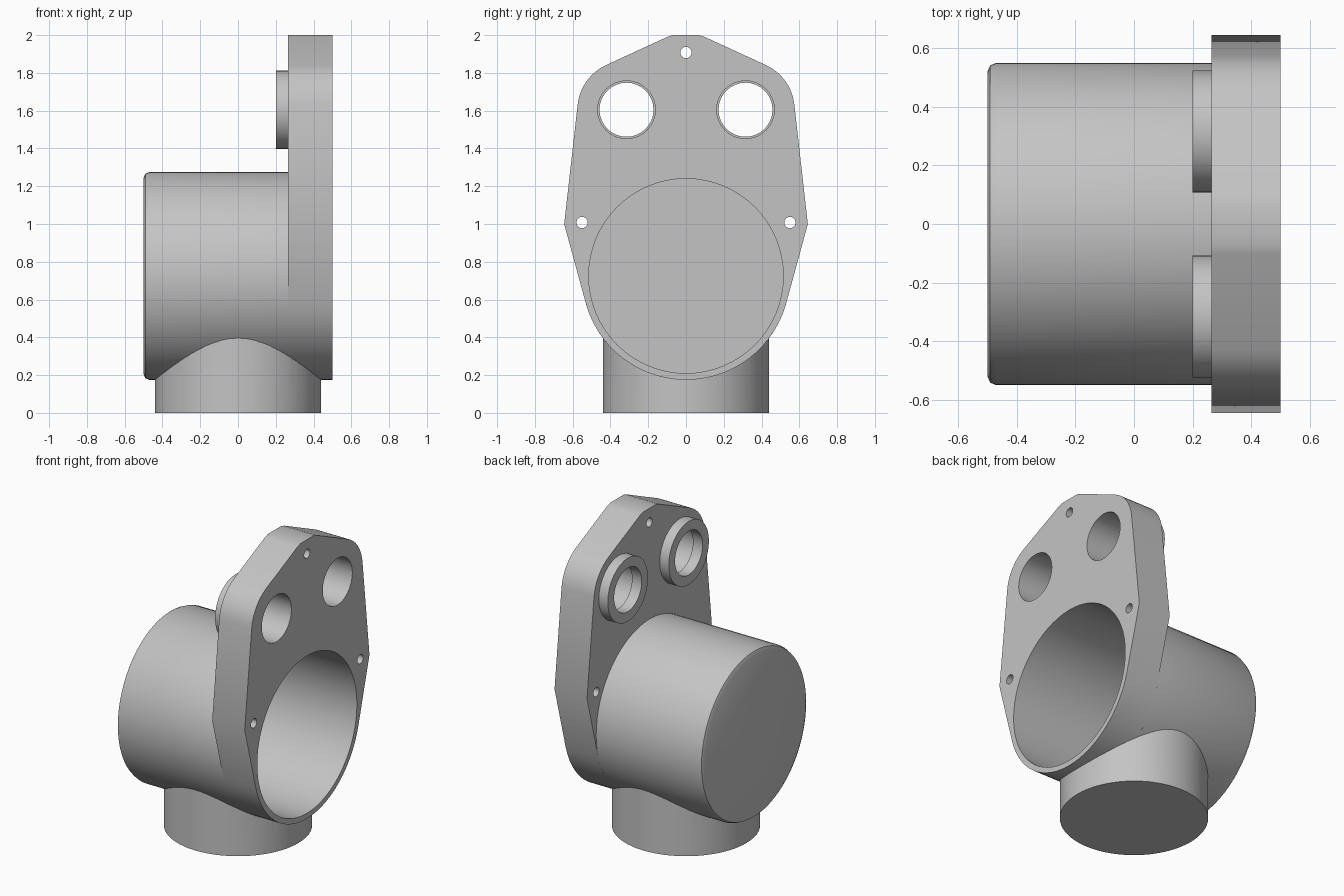
import bpy, bmesh
from math import radians, sin, cos, pi
from mathutils import Matrix, Vector

if "Cube" in bpy.data.objects:
    bpy.data.objects.remove(bpy.data.objects["Cube"], do_unlink=True)

GREY = (0.55, 0.55, 0.55, 1)
metal = bpy.data.materials.new("cast grey")
metal.use_nodes = True
metal.diffuse_color = GREY
metal.node_tree.nodes["Principled BSDF"].inputs["Base Color"].default_value = GREY

BODY_Z, BODY_R, BORE_R = 0.725, 0.55, 0.515
PLATE_BACK, PLATE_FACE = 0.265, 0.5
PORT_Y, PORT_Z = 0.315, 1.605


def finish(name, bm):
    bmesh.ops.recalc_face_normals(bm, faces=bm.faces)
    mesh = bpy.data.meshes.new(name)
    bm.to_mesh(mesh)
    bm.free()
    mesh.materials.append(metal)
    obj = bpy.data.objects.new(name, mesh)
    bpy.context.collection.objects.link(obj)
    return obj


def lathe(name, profile, y, z, steps=64, closed=False):
    """Revolve (x, radius) points around an axis parallel to x."""
    bm = bmesh.new()
    verts = [bm.verts.new((x, 0, r)) for x, r in profile]
    pairs = list(zip(verts, verts[1:]))
    if closed:
        pairs.append((verts[-1], verts[0]))
    edges = [bm.edges.new(p) for p in pairs]
    bmesh.ops.spin(bm, geom=verts + edges, cent=(0, 0, 0), axis=(1, 0, 0),
                   angle=2 * pi, steps=steps)
    bmesh.ops.remove_doubles(bm, verts=bm.verts, dist=0.0005)
    bmesh.ops.translate(bm, verts=bm.verts, vec=(0, y, z))
    return finish(name, bm)


def rod(name, radius, y, z, start, end, steps=32):
    return lathe(name, [(start, 0), (start, radius), (end, radius), (end, 0)], y, z, steps)


def cut(obj, cutters):
    for c in cutters:
        mod = obj.modifiers.new("cut", 'BOOLEAN')
        mod.operation, mod.solver, mod.object = 'DIFFERENCE', 'EXACT', c
        c.hide_render = True
    bpy.context.view_layer.update()
    graph = bpy.context.evaluated_depsgraph_get()
    baked = bpy.data.meshes.new_from_object(obj.evaluated_get(graph))
    obj.modifiers.clear()
    obj.data = baked
    for c in cutters:
        bpy.data.objects.remove(c, do_unlink=True)


def arc(y, z, radius, start, end, count):
    angles = [radians(start + (end - start) * i / count) for i in range(count + 1)]
    return [(y + radius * cos(a), z + radius * sin(a)) for a in angles]


# Main body: a cup with a rounded closed end
body = lathe("body_housing", [(-0.5, 0), (-0.5, 0.52), (-0.491, 0.541), (-0.47, BODY_R),
                              (PLATE_BACK, BODY_R), (PLATE_BACK, BORE_R),
                              (-0.46, BORE_R), (-0.46, 0)], 0, BODY_Z)

# Flange plate: half outline from top to bottom, mirrored
half = [(0.07, 2.0), (0.1, 1.99)]
half += arc(PORT_Y, PORT_Z, 0.26, 65, 7, 8)
half += [(0.645, 1.0)]
half += arc(0, BODY_Z, BODY_R, -15.2, -90, 14)
outline = half + [(-y, z) for y, z in reversed(half[:-1])]
bm = bmesh.new()
face = bm.faces.new([bm.verts.new((PLATE_BACK, y, z)) for y, z in outline])
side = bmesh.ops.extrude_face_region(bm, geom=[face])["geom"]
bmesh.ops.translate(bm, vec=(PLATE_FACE - PLATE_BACK, 0, 0),
                    verts=[v for v in side if isinstance(v, bmesh.types.BMVert)])
plate = finish("flange_plate", bm)

# Main bore, two ports and three bolt holes through the plate
holes = [(BORE_R, 0, BODY_Z, 64), (0.03, 0, 1.908, 24)]
for s in (-1, 1):
    holes += [(0.153, s * PORT_Y, PORT_Z, 32), (0.03, s * 0.55, 1.008, 24)]
cut(plate, [rod("hole_cutter", r, y, z, 0.1, 0.7, n) for r, y, z, n in holes])

# Raised rings behind the ports
bosses = [lathe(name, [(0.2, 0.143), (0.2, 0.208), (0.27, 0.208), (0.27, 0.143)],
                s * PORT_Y, PORT_Z, 32, True)
          for name, s in (("left_port_boss", 1), ("right_port_boss", -1))]
for b in bosses:
    # keep the hidden end just inside the plate
    b.data.update()

# Round foot, saddled to the underside of the body
bm = bmesh.new()
bmesh.ops.create_cone(bm, cap_ends=True, segments=64, radius1=0.44, radius2=0.44,
                      depth=0.45, matrix=Matrix.Translation(Vector((0, 0, 0.225))))
foot = finish("round_foot", bm)
cut(foot, [rod("saddle_cutter", 0.535, 0, BODY_Z, -0.7, 0.7, 64)])

# Smooth curved walls, keep edges sharp
bpy.ops.object.select_all(action='DESELECT')
for obj in [body, plate, foot] + bosses:
    obj.select_set(True)
bpy.context.view_layer.objects.active = body
bpy.ops.object.shade_smooth_by_angle(angle=radians(25))
